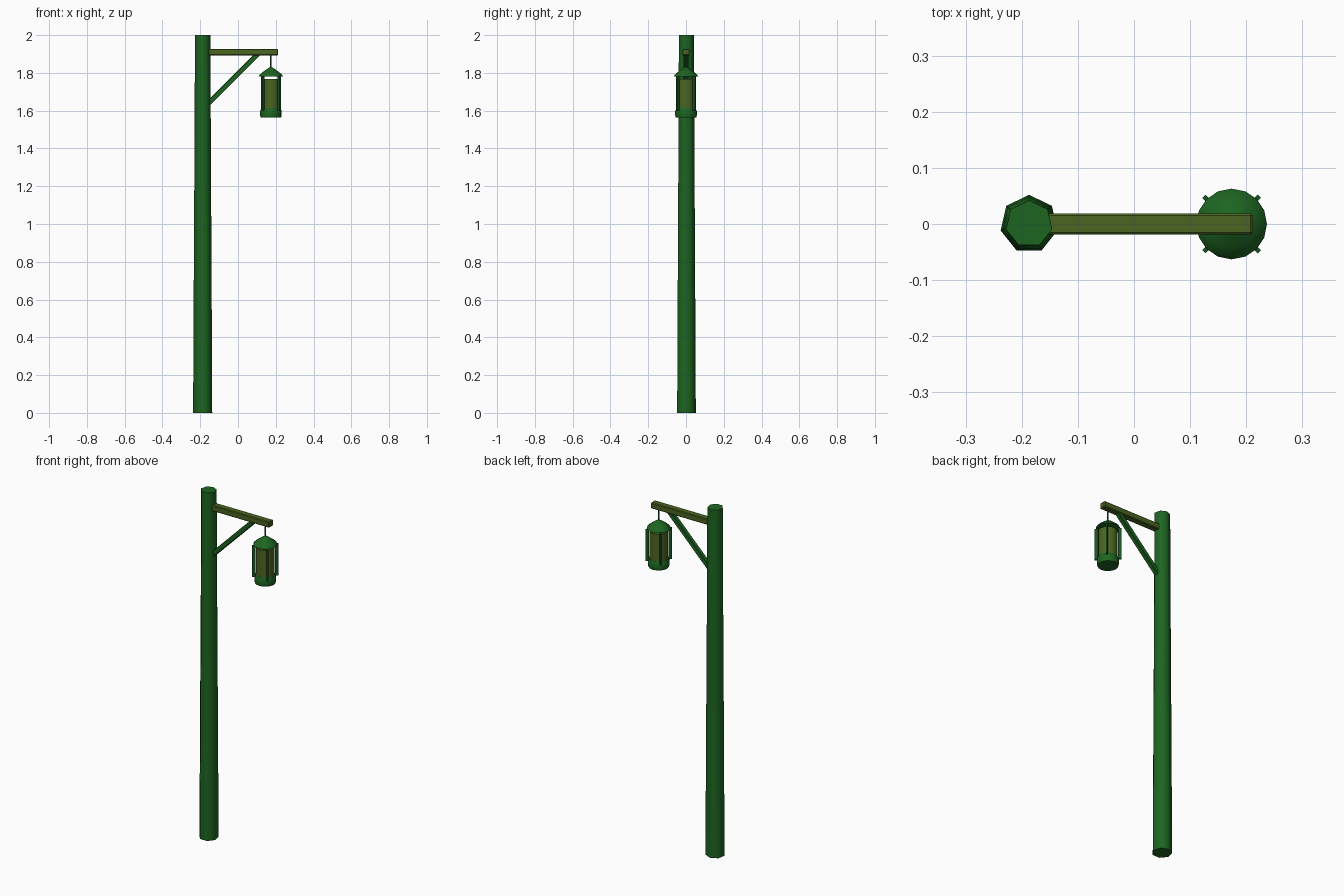
import bpy, bmesh, math
from mathutils import Vector, Matrix

if "Cube" in bpy.data.objects:
    bpy.data.objects.remove(bpy.data.objects["Cube"])

LX = 0.174  # lantern axis


def material(name, rgb):
    m = bpy.data.materials.new(name)
    m.diffuse_color = (*rgb, 1)
    m.use_nodes = True
    m.node_tree.nodes["Principled BSDF"].inputs["Base Color"].default_value = m.diffuse_color
    return m


green = material("green_wood", (0.012, 0.13, 0.015))
dark = material("dark_green", (0.01, 0.09, 0.015))
olive = material("olive_glow", (0.07, 0.13, 0.015))


def finish(name, bm, mat, smooth=None):
    bmesh.ops.recalc_face_normals(bm, faces=bm.faces[:])
    me = bpy.data.meshes.new(name)
    bm.to_mesh(me)
    bm.free()
    ob = bpy.data.objects.new(name, me)
    bpy.context.collection.objects.link(ob)
    me.materials.append(mat)
    if smooth:
        bpy.ops.object.select_all(action='DESELECT')
        ob.select_set(True)
        bpy.context.view_layer.objects.active = ob
        bpy.ops.object.shade_smooth_by_angle(angle=math.radians(smooth))
    return ob


def turned(name, profile, x, sides, mat, phase=0.0, smooth=None):
    """Stack of (radius, z) rings around a vertical axis, capped at both ends."""
    bm = bmesh.new()
    rings = []
    for r, z in profile:
        rings.append([bm.verts.new((x + r * math.cos(phase + math.tau * i / sides),
                                    r * math.sin(phase + math.tau * i / sides), z))
                      for i in range(sides)])
    for a, b in zip(rings, rings[1:]):
        for i in range(sides):
            j = (i + 1) % sides
            bm.faces.new((a[i], a[j], b[j], b[i]))
    bm.faces.new(rings[0])
    bm.faces.new(rings[-1])
    return finish(name, bm, mat, smooth)


def beam(name, start, end, width, height, mat, bevel=0.0):
    """Rectangular bar running between two points in the xz plane."""
    a, b = Vector(start), Vector(end)
    d = b - a
    bm = bmesh.new()
    bmesh.ops.create_cube(bm, size=1)
    bmesh.ops.scale(bm, vec=(d.length, width, height), verts=bm.verts)
    if bevel:
        bmesh.ops.bevel(bm, geom=bm.edges[:], offset=bevel, segments=1, affect='EDGES')
    rot = Matrix.Rotation(-math.atan2(d.z, d.x), 4, 'Y')
    bm.transform(Matrix.Translation((a + b) / 2) @ rot)
    return finish(name, bm, mat)


# Tapered seven-sided post
turned("post", [(0.052, 0), (0.0485, 0.7), (0.0445, 1.4), (0.042, 2.0)],
       -0.187, 7, green, math.pi / 2, smooth=60)

# Arm and diagonal brace
beam("arm", (-0.18, 0, 1.91), (0.212, 0, 1.91), 0.038, 0.034, olive, 0.004)
beam("brace", (-0.165, 0, 1.63), (0.108, 0, 1.903), 0.026, 0.026, green, 0.003)

# Wire the lantern hangs from
turned("hanger", [(0.004, 1.82), (0.004, 1.90)], LX, 6, dark)

# Lantern roof, glass and base
turned("lantern_roof", [(0.05, 1.78), (0.063, 1.782), (0.060, 1.79), (0.042, 1.805),
                        (0.022, 1.82), (0.006, 1.83)], LX, 16, green, smooth=30)
turned("lantern_glass", [(0.05, 1.605), (0.05, 1.768)], LX, 16, olive, smooth=30)
turned("lantern_base", [(0.054, 1.563), (0.057, 1.575), (0.057, 1.597), (0.051, 1.613)],
       LX, 16, green, smooth=30)

# Four corner bars, slim and set radially
for k in range(4):
    ang = math.pi / 4 + k * math.pi / 2
    bm = bmesh.new()
    bmesh.ops.create_cube(bm, size=1)
    bmesh.ops.scale(bm, vec=(0.018, 0.008, 0.182), verts=bm.verts)
    bm.transform(Matrix.Translation((LX, 0, 1.691)) @ Matrix.Rotation(ang, 4, 'Z')
                 @ Matrix.Translation((0.061, 0, 0)))
    finish(f"lantern_bar_{k + 1}", bm, dark)
